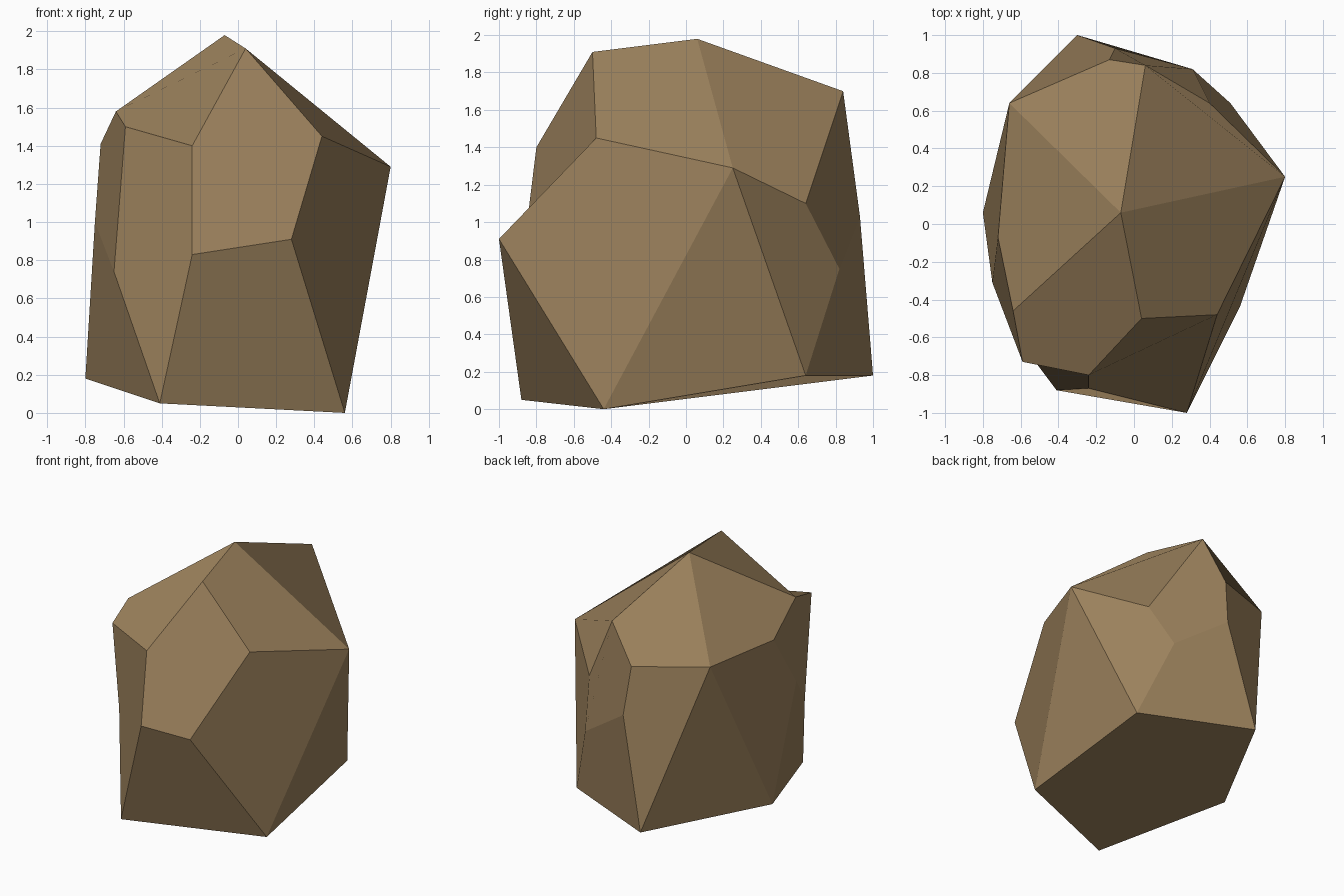
import bpy
from mathutils import Vector

# Remove the default object only
default_cube = bpy.data.objects.get("Cube")
if default_cube:
    bpy.data.objects.remove(default_cube, do_unlink=True)


def make_material(name, colour):
    """One flat colour for both the viewport and the render."""
    material = bpy.data.materials.new(name)
    material.use_nodes = True
    material.diffuse_color = colour
    shader = material.node_tree.nodes["Principled BSDF"]
    shader.inputs["Base Color"].default_value = colour
    shader.inputs["Roughness"].default_value = 0.9
    return material


def build_facets(name, corners, facets, material):
    """Build a closed stone; each facet is a fan from its first corner,
    shaded as one flat plane even where it is slightly bent."""
    letters = list(corners)
    points = [Vector(place) for place in corners.values()]
    triangles, normals = [], []
    for facet in facets.split():
        hub, *rim = [letters.index(letter) for letter in facet]
        fan = [(hub, a, b) for a, b in zip(rim, rim[1:])]
        normal = Vector()
        for _, a, b in fan:
            normal += (points[a] - points[hub]).cross(points[b] - points[hub])
        triangles += fan
        normals += [normal.normalized()] * (3 * len(fan))
    mesh = bpy.data.meshes.new(name)
    mesh.from_pydata(points, [], triangles)
    mesh.materials.append(material)
    mesh.shade_smooth()
    mesh.normals_split_custom_set(normals)
    stone = bpy.data.objects.new(name, mesh)
    bpy.context.scene.collection.objects.link(stone)
    return stone


# Corners of the boulder, from the crown round to the base
corners = {
    # Crown and front ridge
    "A": (-.07, .06, 1.98), "B": (.04, -.5, 1.91),
    "C": (.44, -.48, 1.45), "D": (.8, .25, 1.29),
    # Front face
    "E": (.28, -1, .91), "F": (-.24, -.87, .83),
    "G": (-.24, -.8, 1.4), "H": (-.59, -.73, 1.5),
    # Right flank
    "I": (-.64, -.46, 1.58), "J": (-.72, -.07, 1.41),
    "K": (-.65, -.56, .74), "W": (-.75, -.31, 1),
    # Base ring
    "L": (-.41, -.88, .05), "M": (.56, -.44, 0), "N": (-.8, .06, .18),
    "O": (-.3, 1, .18), "P": (.51, .64, .18),
    # Back
    "Q": (.4, .64, 1.1), "R": (.06, .84, 1.7), "S": (.31, .82, .75),
    "T": (-.1, .93, 1.03), "U": (-.13, .87, 1.4), "V": (-.66, .64, 1.45),
}

# Facets, each spelled by its corners
front_facets = "CBGFE KLFGH LMEF"
crown_facets = "IHGBA BCDA DQRA RUVA VJIA"
left_facets = "EMDC DMP PSQD"
back_facets = "RQSTU OTSP UTOV VON"
right_facets = "NWJV WKHIJ NLKW"
base_facets = "OPMLN"
all_facets = " ".join((front_facets, crown_facets, left_facets,
                       back_facets, right_facets, base_facets))

# Boulder
stone_brown = make_material("stone_brown", (.33, .22, .107, 1))
build_facets("boulder", corners, all_facets, stone_brown)
